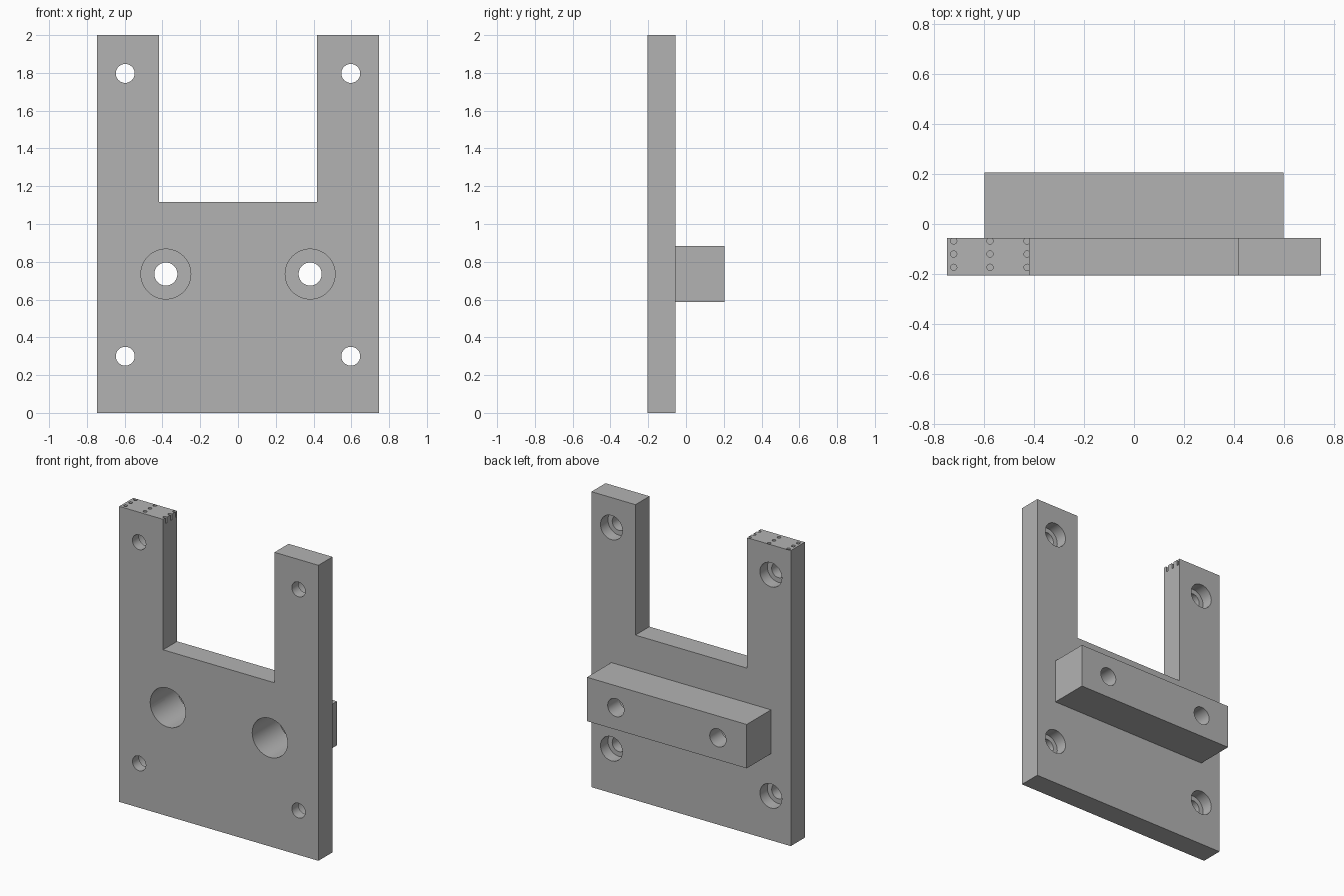
import bpy, bmesh, math
from mathutils import Matrix, Vector

default = bpy.data.objects.get("Cube")
if default:
    bpy.data.objects.remove(default, do_unlink=True)

GREY = (0.45, 0.45, 0.45, 1)
grey = bpy.data.materials.new("plain grey")
grey.use_nodes = True
grey.diffuse_color = GREY
grey.node_tree.nodes["Principled BSDF"].inputs["Base Color"].default_value = GREY

FRONT, MID, BACK = -0.205, -0.055, 0.205
HALF, INNER, NOTCH = 0.746, 0.417, 1.117


def make_object(name, bm):
    bmesh.ops.recalc_face_normals(bm, faces=bm.faces)
    mesh = bpy.data.meshes.new(name)
    bm.to_mesh(mesh)
    bm.free()
    mesh.materials.append(grey)
    obj = bpy.data.objects.new(name, mesh)
    bpy.context.collection.objects.link(obj)
    return obj


def extruded(name, outline, y0, y1):
    """Extrude an x-z outline from y0 to y1."""
    bm = bmesh.new()
    face = bm.faces.new([bm.verts.new((x, y0, z)) for x, z in outline])
    geom = bmesh.ops.extrude_face_region(bm, geom=[face])["geom"]
    moved = [v for v in geom if isinstance(v, bmesh.types.BMVert)]
    bmesh.ops.translate(bm, verts=moved, vec=(0, y1 - y0, 0))
    return make_object(name, bm)


def cylinder(name, start, end, radius, sides=48):
    start, end = Vector(start), Vector(end)
    axis = end - start
    turn = axis.to_track_quat("Z", "Y").to_matrix().to_4x4()
    bm = bmesh.new()
    bmesh.ops.create_cone(bm, cap_ends=True, segments=sides, radius1=radius,
                          radius2=radius, depth=axis.length,
                          matrix=Matrix.Translation((start + end) / 2) @ turn)
    obj = make_object(name, bm)
    obj.hide_render = True
    return obj


def drill(targets, start, end, radius, sides=48):
    """Cut one round hole through every target."""
    cutter = cylinder("hole_cutter", start, end, radius, sides)
    for target in targets:
        mod = target.modifiers.new("hole", "BOOLEAN")
        mod.operation = "DIFFERENCE"
        mod.solver = "EXACT"
        mod.object = cutter
        bpy.context.view_layer.objects.active = target
        bpy.ops.object.modifier_apply(modifier=mod.name)
    bpy.data.objects.remove(cutter, do_unlink=True)


# Fork-shaped plate and the bar across its back
plate = extruded("mounting_plate", [
    (-HALF, 0), (HALF, 0), (HALF, 2), (INNER, 2), (INNER, NOTCH),
    (-INNER, NOTCH), (-INNER, 2), (-HALF, 2)], FRONT, MID)
bar = extruded("back_bar", [
    (-0.598, 0.586), (0.598, 0.586), (0.598, 0.883), (-0.598, 0.883)], MID, BACK)

for side in (-1, 1):
    # Corner screw holes, counterbored from the back
    for z in (0.3, 1.797):
        x = side * 0.597
        drill([plate], (x, FRONT - 0.1, z), (x, MID + 0.1, z), 0.05)
        drill([plate], (x, MID - 0.08, z), (x, MID + 0.1, z), 0.082)
    # Bar bolt holes, counterbored deep from the front
    x, z = side * 0.382, 0.735
    drill([plate, bar], (x, FRONT - 0.1, z), (x, FRONT + 0.285, z), 0.132, 64)
    drill([bar], (x, FRONT, z), (x, BACK + 0.1, z), 0.061)

# Grid of tiny holes in the top of the right arm
for x in (-0.72, -0.575, -0.427):
    for y in (-0.068, -0.12, -0.173):
        drill([plate], (x, y, 1.96), (x, y, 2.05), 0.0125, 16)

# Smooth hole walls, sharp edges
bpy.ops.object.select_all(action="DESELECT")
for obj in (plate, bar):
    obj.select_set(True)
bpy.context.view_layer.objects.active = plate
bpy.ops.object.shade_smooth_by_angle(angle=math.radians(30))
